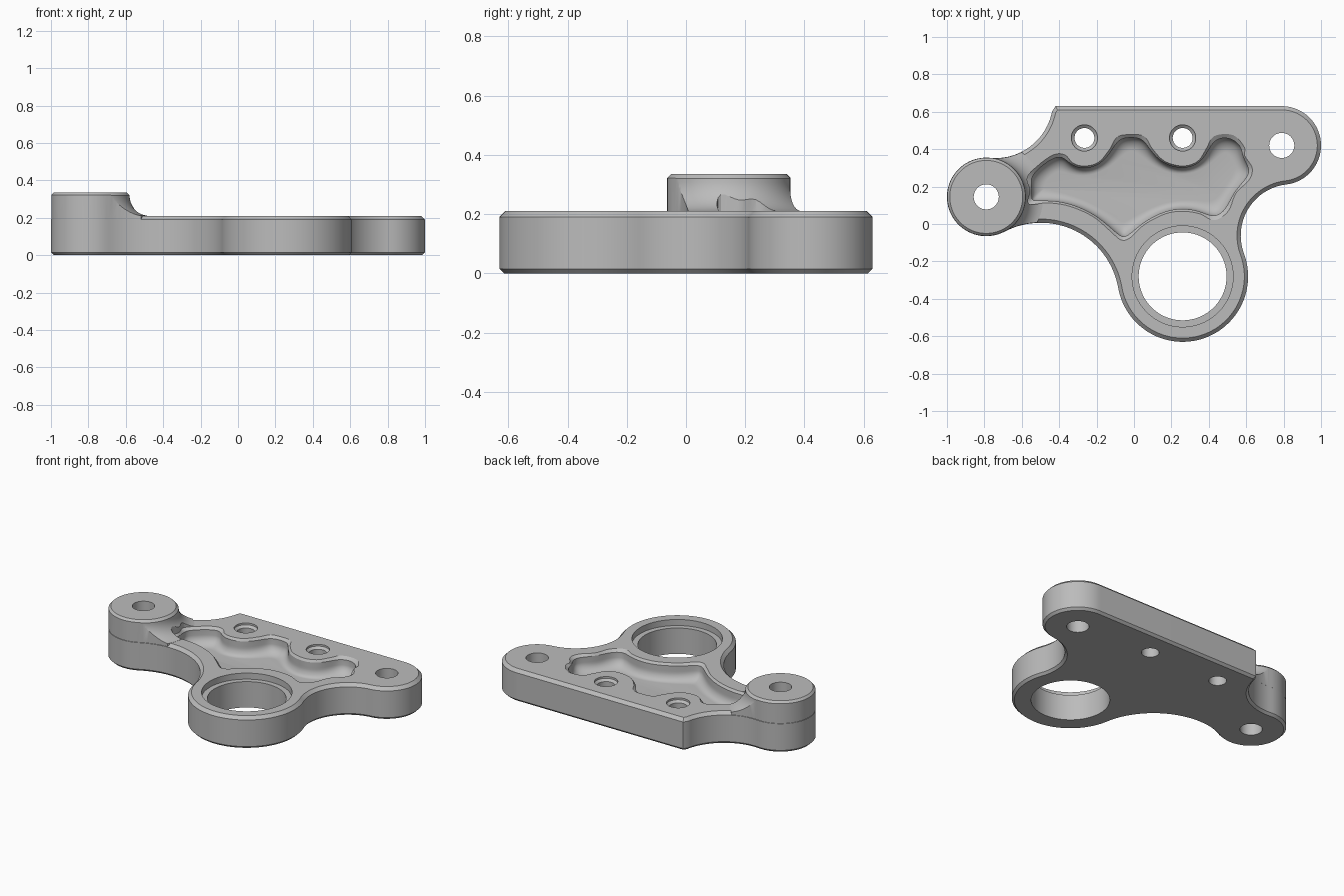
import bpy, bmesh, math
from mathutils import Vector as V

if "Cube" in bpy.data.objects:
    bpy.data.objects.remove(bpy.data.objects["Cube"])

T, BOSS_TOP = 0.21, 0.335
BOSS, RING, LUG = V((-0.79, 0.145)), V((0.26, -0.28)), V((0.79, 0.42))
RB, RR, RL = 0.21, 0.35, 0.21

metal = bpy.data.materials.new("grey_metal")
metal.diffuse_color = (0.5, 0.5, 0.5, 1)
metal.use_nodes = True
metal.node_tree.nodes["Principled BSDF"].inputs["Base Color"].default_value = metal.diffuse_color


def arc(c, r, a0, a1, n):
    return [c + r * V((math.cos(a0 + (a1 - a0) * i / n), math.sin(a0 + (a1 - a0) * i / n)))
            for i in range(n + 1)]


def circle(c, r, n=96):
    return arc(c, r, 0, 2 * math.pi, n)[:-1]


def ang(a, b):
    return math.atan2(b.y - a.y, b.x - a.x)


def sweep(c, r, p, q, ccw, n=32):
    """Arc about c from the direction of p to the direction of q."""
    a, b = ang(c, p), ang(c, q)
    if ccw and b < a:
        b += 2 * math.pi
    if not ccw and b > a:
        b -= 2 * math.pi
    return arc(c, r, a, b, n)


def fillet_centre(a, ra, b, rb, r):
    """Centre of a circle touching a and b, on the right of a -> b."""
    d = (b - a).length
    u = (b - a) / d
    x = (d * d + (ra + r) ** 2 - (rb + r) ** 2) / (2 * d)
    return a + u * x + V((u.y, -u.x)) * math.sqrt((ra + r) ** 2 - x * x)


def inset(pts, s):
    out, n = [], len(pts)
    for i, p in enumerate(pts):
        e, f = (p - pts[i - 1]).normalized(), (pts[(i + 1) % n] - p).normalized()
        m = (V((-e.y, e.x)) + V((-f.y, f.x))).normalized()
        out.append(p + m * s / max(0.5, m.dot(V((-e.y, e.x)))))
    return out


def soft_inset(pts, s):
    """Inset in small relaxed steps so tight corners stay clean."""
    steps = max(1, math.ceil(s / 0.003))
    for _ in range(steps):
        pts = inset(pts, s / steps)
        for _ in range(2):
            pts = [p * 0.5 + (pts[i - 1] + pts[(i + 1) % len(pts)]) * 0.25
                   for i, p in enumerate(pts)]
    return pts


def loft(name, rings):
    """Closed solid through (outline, z) rings, listed bottom to top."""
    bm = bmesh.new()
    rows = [[bm.verts.new((p.x, p.y, z)) for p in pts] for pts, z in rings]
    n = len(rows[0])
    for a, b in zip(rows, rows[1:]):
        for i in range(n):
            j = (i + 1) % n
            bm.faces.new((a[i], a[j], b[j], b[i]))
    bm.faces.new(rows[0][::-1])
    bm.faces.new(rows[-1])
    bmesh.ops.recalc_face_normals(bm, faces=bm.faces)
    me = bpy.data.meshes.new(name)
    bm.to_mesh(me)
    bm.free()
    me.materials.append(metal)
    ob = bpy.data.objects.new(name, me)
    bpy.context.collection.objects.link(ob)
    return ob


def lathe(name, c, profile):
    return loft(name, [(circle(c, r), z) for r, z in profile])


def combine(ob, other, op):
    bpy.context.view_layer.objects.active = ob
    m = ob.modifiers.new(op, 'BOOLEAN')
    m.operation, m.object, m.solver = op, other, 'EXACT'
    bpy.ops.object.modifier_apply(modifier=m.name)
    bpy.data.objects.remove(other)


# Plate outline: tangent arcs around the boss, ring and lug
f0 = V((-0.74, 0.66))
r0 = (f0 - BOSS).length - RB
r1, r2 = 0.42, 0.275
f1 = fillet_centre(BOSS, RB, RING, RR, r1)
f2 = fillet_centre(RING, RR, LUG, RL, r2)
outline = [V((-0.42, 0.63))]
outline += sweep(f0, r0, V((-0.43, 0.60)), BOSS, False, 24)
outline += sweep(BOSS, RB, f0, f1, True, 48)[1:]
outline += sweep(f1, r1, BOSS, RING, False)[1:]
outline += sweep(RING, RR, f1, f2, True, 56)[1:]
outline += sweep(f2, r2, RING, LUG, False)[1:]
outline += sweep(LUG, RL, f2, LUG + V((0, 1)), True, 40)[1:]

# Chamfered plate
body = loft("bracket_body", [(inset(outline, 0.015), 0), (outline, 0.015),
                             (outline, T - 0.02), (inset(outline, 0.02), T)])

# Raised boss with a curved foot, trimmed to the outline
foot = [(0.305, 0.05)]
for i in range(13):
    t = math.radians(8 + 82 * i / 12)
    foot.append((0.32 - 0.11 * math.sin(t), 0.32 - 0.11 * math.cos(t)))
foot.append((0.195, BOSS_TOP))
boss = lathe("raised_boss", BOSS, foot)
slim = inset(outline, 0.0015)
combine(boss, loft("boss_trim", [(slim, 0.04), (slim, 0.45)]), 'INTERSECT')
combine(body, boss, 'UNION')

# Pocket rim, smoothed through a few points
rim = [V(p) for p in (
    (-.57, .25), (-.505, .32), (-.43, .37), (-.37, .37), (-.325, .325), (-.265, .31),
    (-.19, .33), (-.13, .40), (-.09, .465), (-.02, .478), (.055, .468), (.10, .40),
    (.165, .335), (.26, .31), (.34, .335), (.385, .40), (.43, .47), (.53, .475),
    (.59, .41), (.592, .365), (.632, .30), (.615, .235), (.545, .165), (.505, .07),
    (.43, .02), (.35, .055), (.26, .068), (.17, .055), (.06, .0), (-.02, -.073),
    (-.07, -.085), (-.13, -.035), (-.22, .04), (-.345, .095), (-.46, .113),
    (-.562, .108), (-.555, .18))][::-1]
curve, n = [], len(rim)
for i in range(n):
    a, b, c, d = rim[i - 1], rim[i], rim[(i + 1) % n], rim[(i + 2) % n]
    for k in range(5):
        t = k / 5
        curve.append(0.5 * (2 * b + (c - a) * t + (2 * a - 5 * b + 4 * c - d) * t * t
                            + (3 * b - a - 3 * c + d) * t ** 3))

# Pocket cutter: chamfered rim, short wall, rounded floor edge
FLOOR, RF = 0.10, 0.06
wall = soft_inset(curve, 0.015)
layers = [(curve, 0.5), (curve, T), (wall, T - 0.015)]
last, s_last = wall, 0
for i in range(9):
    t = math.pi / 2 * i / 8
    s = RF * (1 - math.cos(t))
    if i:
        last = soft_inset(last, s - s_last)
    layers.append((last, FLOOR + RF - RF * math.sin(t)))
    s_last = s
combine(body, loft("pocket_cutter", layers[::-1]), 'DIFFERENCE')

# Through holes: plain, countersunk and stepped
for c in (BOSS, LUG):
    combine(body, lathe("hole_cutter", c, [(0.067, -0.1), (0.067, 0.5)]), 'DIFFERENCE')
for x in (-0.265, 0.26):
    combine(body, lathe("hole_cutter", V((x, 0.46)),
                        [(0.053, -0.1), (0.053, T - 0.025), (0.07, T - 0.012), (0.07, 0.5)]),
            'DIFFERENCE')
combine(body, lathe("bore_cutter", RING,
                    [(0.235, -0.1), (0.235, T - 0.04), (0.27, T - 0.04), (0.27, 0.5)]),
        'DIFFERENCE')

# Smooth curves, crisp edges
bpy.ops.object.select_all(action='DESELECT')
body.select_set(True)
bpy.context.view_layer.objects.active = body
bpy.ops.object.shade_smooth_by_angle(angle=math.radians(30))
